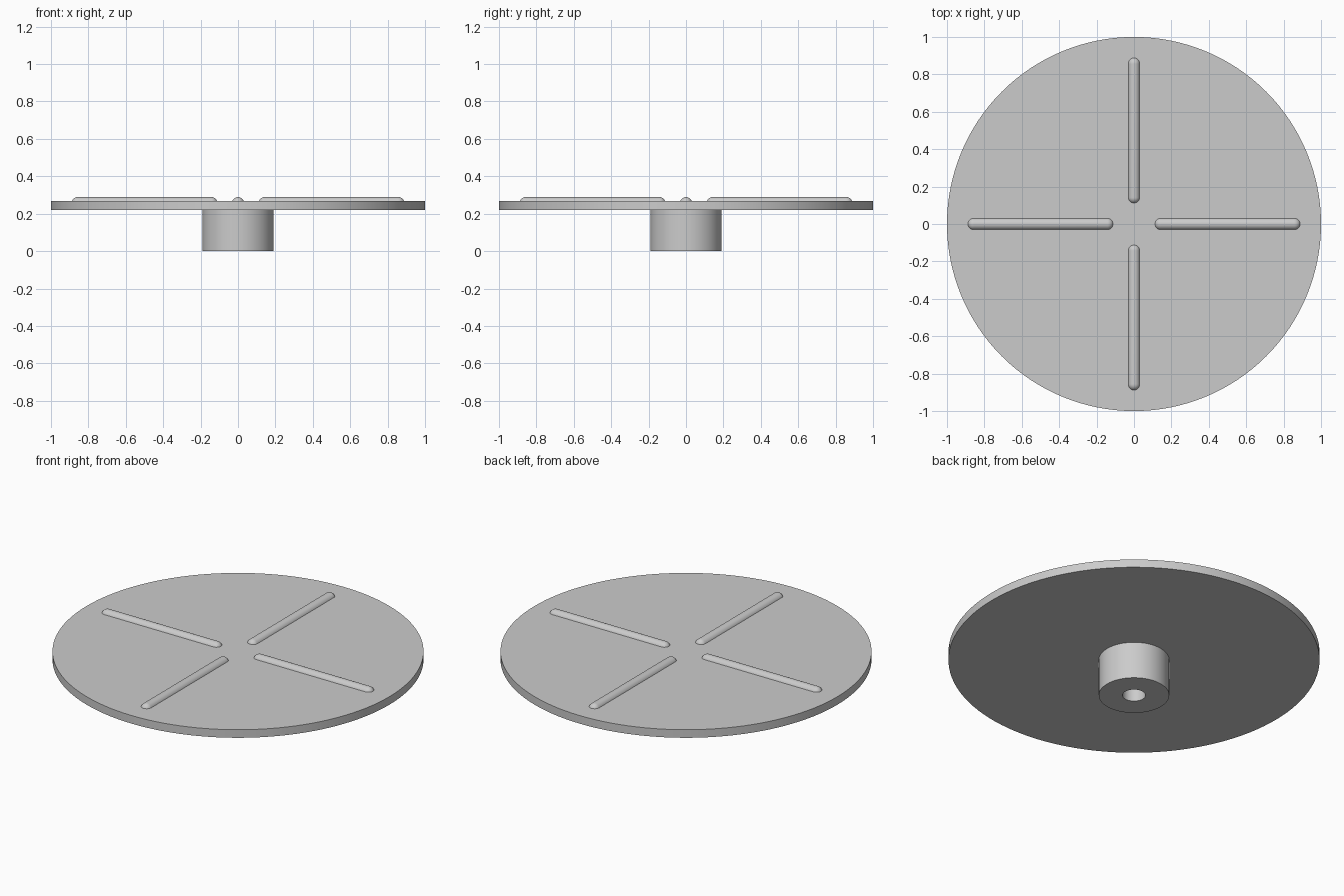
import bpy, bmesh, math
from mathutils import Matrix, Vector

if "Cube" in bpy.data.objects:
    bpy.data.objects.remove(bpy.data.objects["Cube"])

grey = bpy.data.materials.new("light_grey")
grey.use_nodes = True
colour = (0.6, 0.6, 0.6, 1)
grey.diffuse_color = colour
grey.node_tree.nodes["Principled BSDF"].inputs["Base Color"].default_value = colour


def finish(bm, name):
    """Turn a bmesh into a smooth-shaded object with sharp edges kept."""
    bmesh.ops.recalc_face_normals(bm, faces=bm.faces)
    mesh = bpy.data.meshes.new(name)
    bm.to_mesh(mesh)
    bm.free()
    mesh.materials.append(grey)
    obj = bpy.data.objects.new(name, mesh)
    bpy.context.collection.objects.link(obj)
    bpy.ops.object.select_all(action="DESELECT")
    obj.select_set(True)
    bpy.context.view_layer.objects.active = obj
    bpy.ops.object.shade_smooth_by_angle(angle=math.radians(35))
    return obj


def lathe(name, profile, steps=128):
    """Revolve a (radius, height) profile around the vertical axis."""
    bm = bmesh.new()
    verts = [bm.verts.new((r, 0, z)) for r, z in profile]
    edges = [bm.edges.new(pair) for pair in zip(verts, verts[1:])]
    bmesh.ops.spin(bm, geom=verts + edges, axis=(0, 0, 1), cent=(0, 0, 0),
                   angle=math.tau, steps=steps)
    bmesh.ops.remove_doubles(bm, verts=bm.verts, dist=1e-5)
    return finish(bm, name)


# Flat platter with a hub below it and a blind shaft hole in the hub
HUB_R, HOLE_R, PLATE_Z, TOP_Z = 0.19, 0.062, 0.22, 0.268
lathe("platter_with_hub", [
    (0, PLATE_Z), (HOLE_R, PLATE_Z), (HOLE_R, 0), (HUB_R, 0),
    (HUB_R, PLATE_Z), (1, PLATE_Z), (1, TOP_Z), (0, TOP_Z)])

# Four rounded grip ribs, half sunk into the platter
RIB_R, RIB_IN, RIB_OUT, RIB_TOP = 0.032, 0.11, 0.89, 0.289
stretch = (RIB_OUT - RIB_IN) / 2 - RIB_R
for i, side in enumerate(("left", "back", "right", "front")):
    bm = bmesh.new()
    bmesh.ops.create_uvsphere(bm, u_segments=32, v_segments=16, radius=RIB_R)
    # Split at the equator so that pulling the halves apart makes a capsule
    bmesh.ops.bisect_plane(bm, geom=bm.verts[:] + bm.edges[:] + bm.faces[:],
                           plane_co=(0, 0, 0), plane_no=(0, 0, 1))
    equator = [e for e in bm.edges if all(abs(v.co.z) < 1e-5 for v in e.verts)]
    bmesh.ops.split_edges(bm, edges=equator)
    for v in bm.verts:
        z = v.co.z
        if abs(z) < 1e-5:
            z = v.link_faces[0].calc_center_median().z
        v.co.z += math.copysign(stretch, z) if v.tag is False else 0
        v.tag = True
    rims = [e for e in bm.edges if e.is_boundary]
    bmesh.ops.bridge_loops(bm, edges=rims)
    place = (Matrix.Rotation(i * math.pi / 2, 4, "Z")
             @ Matrix.Translation(Vector(((RIB_IN + RIB_OUT) / 2, 0, RIB_TOP - RIB_R)))
             @ Matrix.Rotation(math.pi / 2, 4, "Y"))
    bmesh.ops.transform(bm, matrix=place, verts=bm.verts)
    finish(bm, side + "_rib")
